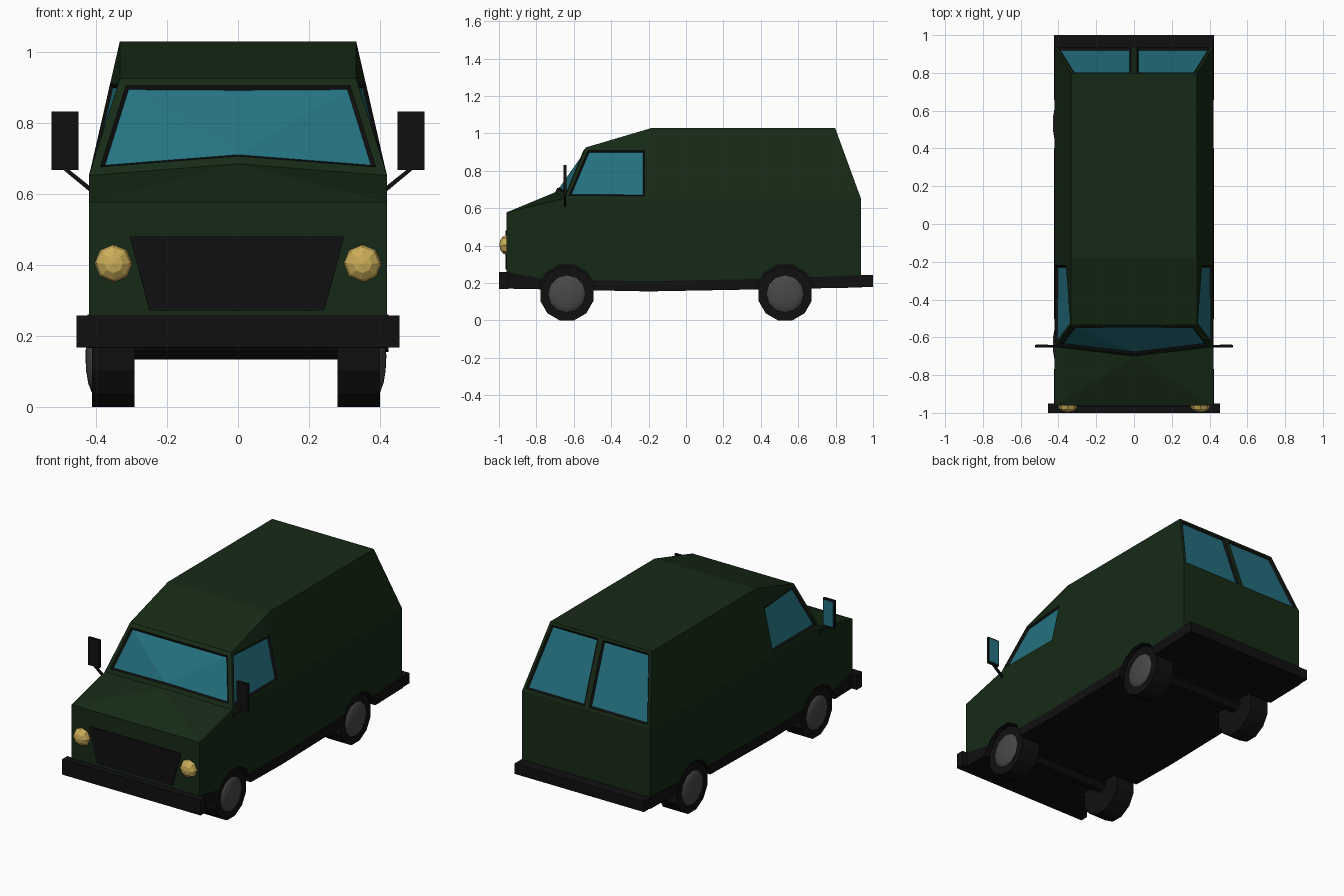
import bpy, bmesh, math
from mathutils import Matrix, Vector

if "Cube" in bpy.data.objects:
    bpy.data.objects.remove(bpy.data.objects["Cube"])


def material(name, rgb):
    m = bpy.data.materials.new(name)
    m.diffuse_color = (*rgb, 1)
    m.use_nodes = True
    m.node_tree.nodes["Principled BSDF"].inputs["Base Color"].default_value = m.diffuse_color
    return m


GREEN = material("green_paint", (0.008, 0.023, 0.008))
BLACK = material("black_trim", (0.005, 0.005, 0.005))
GLASS = material("glass", (0.018, 0.17, 0.22))
LAMP = material("lamp_yellow", (0.6, 0.42, 0.1))
METAL = material("hub_grey", (0.065, 0.065, 0.065))


def finish(bm, name, *mats):
    bmesh.ops.recalc_face_normals(bm, faces=bm.faces)
    me = bpy.data.meshes.new(name)
    bm.to_mesh(me)
    bm.free()
    for m in mats:
        me.materials.append(m)
    ob = bpy.data.objects.new(name, me)
    bpy.context.collection.objects.link(ob)
    return ob


def box(name, lo, hi, mat):
    lo, hi = Vector(lo), Vector(hi)
    bm = bmesh.new()
    bmesh.ops.create_cube(bm, size=1, matrix=Matrix.Translation((lo + hi) / 2)
                          @ Matrix.Diagonal((*(hi - lo), 1)))
    return finish(bm, name, mat)


def prism(name, pts, offset, mat):
    """Flat outline of 3D points pushed along an offset."""
    bm = bmesh.new()
    f = bm.faces.new([bm.verts.new(p) for p in pts])
    r = bmesh.ops.extrude_face_region(bm, geom=[f], use_keep_orig=True)
    bmesh.ops.translate(bm, vec=offset,
                        verts=[g for g in r["geom"] if isinstance(g, bmesh.types.BMVert)])
    return finish(bm, name, mat)


def add_cyl(bm, center, r, width, n=12):
    """Cylinder along x, flat side down."""
    mx = Matrix.Translation(center) @ Matrix.Rotation(math.pi / 2, 4, 'Y') @ Matrix.Rotation(math.pi / n, 4, 'Z')
    bmesh.ops.create_cone(bm, cap_ends=True, segments=n, radius1=r, radius2=r, depth=width, matrix=mx)


def add_ball(name, center, scale, u, v, axis_rot, mat):
    bm = bmesh.new()
    bmesh.ops.create_uvsphere(bm, u_segments=u, v_segments=v, radius=1,
                              matrix=Matrix.Translation(center) @ Matrix.Diagonal((*scale, 1)) @ axis_rot)
    return finish(bm, name, mat)


# Body shell: one half given by key points, mirrored face by face
P = dict(A0=(.42, -.96, .2), A1=(.42, -.96, .577), C0=(0, -.96, .2), C1=(0, -.96, .577),
         P0=(.42, -.65, .652), Pc=(0, -.70, .685), P1=(.333, -.535, .925), Tc=(0, -.535, .925),
         R=(.333, -.18, 1.03), Rc=(0, -.18, 1.03), Q=(.333, .797, 1.03), Qc=(0, .797, 1.03),
         K=(.42, .936, .65), Kc=(0, .936, .65), D=(.42, .936, .2), Dc=(0, .936, .2),
         B=(.42, -.205, .65), M=(.357, -.205, .925))
FACES = ["C0 A0 A1 C1", "C1 A1 Pc", "A1 P0 Pc", "P1 R Rc Tc", "R Q Qc Rc", "K D Dc Kc",
         "A0 D K B P0 A1", "B K Q R M", "P1 M R", "C0 A0 D Dc"]
bm = bmesh.new()
cache = {}


def vert(key, s):
    x, y, z = P[key]
    k = (x * s, y, z)
    if k not in cache:
        cache[k] = bm.verts.new(k)
    return cache[k]


def both_sides(keys):
    return [bm.faces.new([vert(k, s) for k in keys.split()]) for s in (1, -1)]


for f in FACES:
    both_sides(f)
windscreen = both_sides("P0 P1 Pc") + both_sides("P1 Tc Pc")
panes = both_sides("P0 B M P1") + both_sides("Q K Kc Qc")
bmesh.ops.recalc_face_normals(bm, faces=bm.faces)

# Recessed windows with black frames
for op, group, border in ((bmesh.ops.inset_region, windscreen, .024),
                          (bmesh.ops.inset_individual, panes, .016)):
    op(bm, faces=group, thickness=border, depth=0, use_even_offset=True)
    ring = op(bm, faces=group, thickness=.009, depth=-.01, use_even_offset=True)["faces"]
    for f in ring:
        f.material_index = 1
    for f in group:
        f.material_index = 2
body = finish(bm, "body", GREEN, BLACK, GLASS)

# Lower skirt and floor
skirt = prism("skirt", [(-.424, y, z) for y, z in (
    (-.957, .26), (-.75, .218), (-.2, .21), (.4, .222), (.94, .242),
    (.94, .176), (-.2, .155), (-.957, .17))], (.848, 0, 0), BLACK)

# Wheel arches cut through body and skirt
WHEELS = [(s, y) for s in (1, -1) for y in (-.637, .53)]
bm = bmesh.new()
for s, y in WHEELS:
    add_cyl(bm, (s * .385, y, .145), .157, .24)
cutter = finish(bm, "arch_cutter", BLACK)
cutter.hide_render = True
cutter.display_type = 'WIRE'
for ob in (body, skirt):
    mod = ob.modifiers.new("arches", 'BOOLEAN')
    mod.operation = 'DIFFERENCE'
    mod.solver = 'EXACT'
    mod.material_mode = 'TRANSFER'
    mod.object = cutter

# Wheels, hubs, axles
for s, y in WHEELS:
    x = s * .34 - (.012 if s < 0 else 0)
    tag = ("front" if y < 0 else "rear") + ("_right" if s > 0 else "_left")
    bm = bmesh.new()
    add_cyl(bm, (x, y, .142), .142 / math.cos(math.pi / 12), .12)
    finish(bm, tag + "_tyre", BLACK)
    hub = add_ball(tag + "_hub", (x + s * .05, y, .142), (.028, .108, .108), 12, 8,
                   Matrix.Rotation(math.pi / 2, 4, 'Y'), METAL)
    hub.data.shade_smooth()
for name, y in (("front_axle", -.637), ("rear_axle", .53)):
    bm = bmesh.new()
    add_cyl(bm, (0, y, .18), .05, .6, 8)
    finish(bm, name, BLACK)

# Bumpers
box("front_bumper", (-.455, -1, .168), (.455, -.95, .258), BLACK)
box("rear_bumper", (-.424, .93, .18), (.424, 1, .242), BLACK)

# Grille
prism("grille", [(-.305, -.965, .48), (.3, -.965, .48), (.243, -.965, .272), (-.25, -.965, .272)],
      (0, .01, 0), BLACK)

# Headlights and door mirrors
for s, side in ((1, "right"), (-1, "left")):
    add_ball(side + "_headlight", (s * .351, -.96, .404), (.053, .038, .053), 8, 6,
             Matrix.Rotation(math.pi / 2, 4, 'X'), LAMP)
    xs = sorted((s * .45, s * .525))
    box(side + "_mirror", (xs[0], -.655, .668), (xs[1], -.64, .832), BLACK)
    box(side + "_mirror_glass", (xs[0] + .006, -.642, .676), (xs[1] - .006, -.638, .824), GLASS)
    prism(side + "_mirror_arm", [(s * x, -.653, z) for x, z in (
        (.41, .600), (.41, .616), (.48, .672), (.497, .672))], (0, .012, 0), BLACK)
